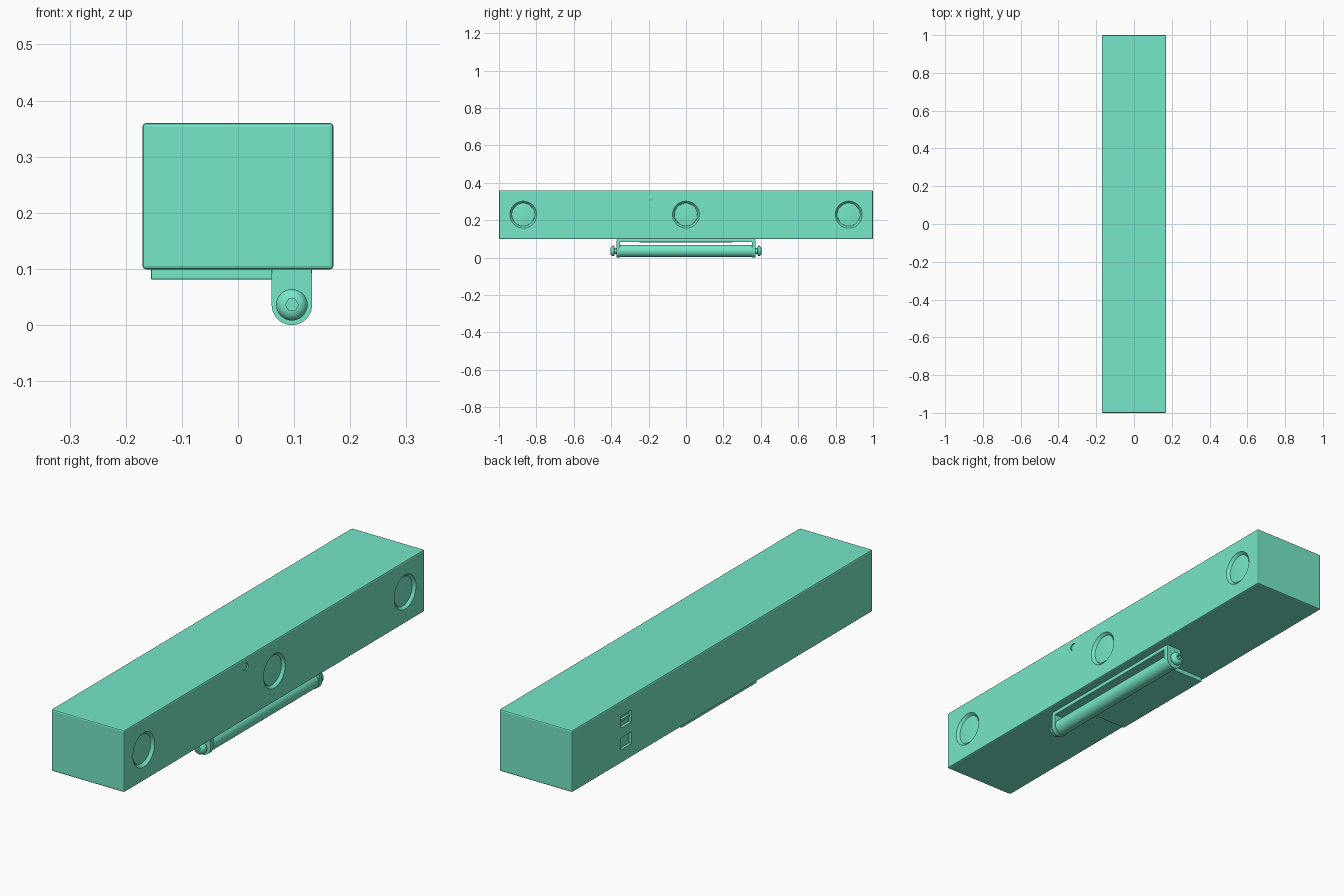
import bpy, bmesh, math
from mathutils import Matrix, Vector

if "Cube" in bpy.data.objects:
    bpy.data.objects.remove(bpy.data.objects["Cube"])

AXES = {'x': Matrix.Rotation(math.pi / 2, 4, 'Y'),
        'y': Matrix.Rotation(-math.pi / 2, 4, 'X'),
        '-y': Matrix.Rotation(math.pi / 2, 4, 'X')}
TEAL = bpy.data.materials.new("teal")
TEAL.diffuse_color = (0.18, 0.8, 0.58, 1)
TEAL.use_nodes = True
TEAL.node_tree.nodes["Principled BSDF"].inputs["Base Color"].default_value = TEAL.diffuse_color


def activate(ob):
    bpy.ops.object.select_all(action='DESELECT')
    ob.select_set(True)
    bpy.context.view_layer.objects.active = ob


def smooth(ob, angle):
    activate(ob)
    bpy.ops.object.shade_smooth_by_angle(angle=math.radians(angle))


def finish(name, bm, angle=30):
    bmesh.ops.recalc_face_normals(bm, faces=bm.faces)
    me = bpy.data.meshes.new(name)
    bm.to_mesh(me)
    bm.free()
    me.materials.append(TEAL)
    ob = bpy.data.objects.new(name, me)
    bpy.context.collection.objects.link(ob)
    smooth(ob, angle)
    return ob


def box(name, lo, hi, bevel=0.0):
    lo, hi = Vector(lo), Vector(hi)
    bm = bmesh.new()
    bmesh.ops.create_cube(bm, size=1)
    bmesh.ops.scale(bm, vec=hi - lo, verts=bm.verts)
    bmesh.ops.translate(bm, vec=(lo + hi) / 2, verts=bm.verts)
    if bevel:
        bmesh.ops.bevel(bm, geom=bm.edges[:], offset=bevel, segments=2,
                        profile=0.5, affect='EDGES')
    return finish(name, bm, 10)


def lathe(name, profile, loc, axis, n=48):
    # profile: (radius, height) pairs, closed by flat caps at both ends
    bm = bmesh.new()
    rings = [[bm.verts.new((r * math.cos(2 * math.pi * i / n),
                            r * math.sin(2 * math.pi * i / n), h)) for i in range(n)]
             for r, h in profile]
    for a, b in zip(rings, rings[1:]):
        for i in range(n):
            j = (i + 1) % n
            bm.faces.new((a[i], a[j], b[j], b[i]))
    bm.faces.new(rings[0])
    bm.faces.new(rings[-1])
    bm.transform(Matrix.Translation(loc) @ AXES[axis])
    return finish(name, bm)


def cut(ob, cutters, angle):
    for c in cutters:
        c.hide_render = True
        m = ob.modifiers.new("cut", 'BOOLEAN')
        m.object, m.operation, m.solver = c, 'DIFFERENCE', 'EXACT'
        activate(ob)
        bpy.ops.object.modifier_apply(modifier=m.name)
        bpy.data.objects.remove(c)
    smooth(ob, angle)


# Main bar housing
FX, LZ = 0.17, 0.23
body = box("housing", (-FX, -1, 0.099), (FX, 1, 0.36), 0.006)
cutters = []

# Three lens windows with sloped rims
for i, y in enumerate((-0.87, 0.0, 0.87)):
    cutters.append(lathe("lens_cutter", [(0.062, -0.012), (0.072, 0.0), (0.072, 0.02)],
                         (FX, y, LZ), 'x'))
    lathe(f"lens_{i + 1}", [(0.061, -0.014), (0.06, -0.01), (0.04, -0.008), (0.01, -0.007)],
          (FX, y, LZ), 'x')

# Indicator light
cutters.append(lathe("light_cutter", [(0.016, -0.008), (0.016, 0.02)], (FX, -0.19, 0.32), 'x', 24))
lathe("indicator_light", [(0.0145, -0.01), (0.0145, -0.004), (0.01, -0.002)], (FX, -0.19, 0.32), 'x', 24)

# Two rear connector sockets
for z in (0.272, 0.18):
    cutters.append(box("socket_cutter", (-FX - 0.02, 0.605, z - 0.025), (-FX + 0.012, 0.675, z + 0.025)))
cut(body, cutters, 10)
box("upper_socket_tongue", (-FX + 0.003, 0.613, 0.27), (-FX + 0.014, 0.667, 0.28))

# Mounting plate under the housing
box("mount_plate", (-0.155, -0.25, 0.081), (0.075, 0.25, 0.102), 0.002)

# Hinge bracket: top strip and two rounded ears
HX, HZ, R = 0.096, 0.036, 0.036
box("hinge_strip", (HX - R, -0.37, 0.083), (HX + R, 0.37, 0.1), 0.002)
for s, side in ((-1, "front"), (1, "rear")):
    bm = bmesh.new()
    outline = [(HX + R, 0.092)] + [(HX + R * math.cos(a), HZ + R * math.sin(a))
                                   for a in (-math.pi * k / 20 for k in range(21))] + [(HX - R, 0.092)]
    face = bm.faces.new([bm.verts.new((x, s * 0.352, z)) for x, z in outline])
    ext = bmesh.ops.extrude_face_region(bm, geom=[face])
    bmesh.ops.translate(bm, vec=(0, s * 0.02, 0),
                        verts=[v for v in ext['geom'] if isinstance(v, bmesh.types.BMVert)])
    finish(f"{side}_hinge_ear", bm)

    # Domed screw with hex socket
    axis = 'y' if s > 0 else '-y'
    screw = lathe(f"{side}_hinge_screw",
                  [(0.016, -0.005), (0.016, 0.013), (0.028, 0.014), (0.028, 0.02),
                   (0.025, 0.027), (0.019, 0.032), (0.012, 0.034)],
                  (HX, s * 0.37, HZ), axis, 32)
    cut(screw, [lathe("hex_cutter", [(0.0115, 0.022), (0.0115, 0.05)],
                      (HX, s * 0.37, HZ), axis, 6)], 30)

# Hinge barrel between the ears
lathe("hinge_barrel", [(0.033, -0.355), (0.033, 0.355)], (HX, 0, HZ), 'y')
